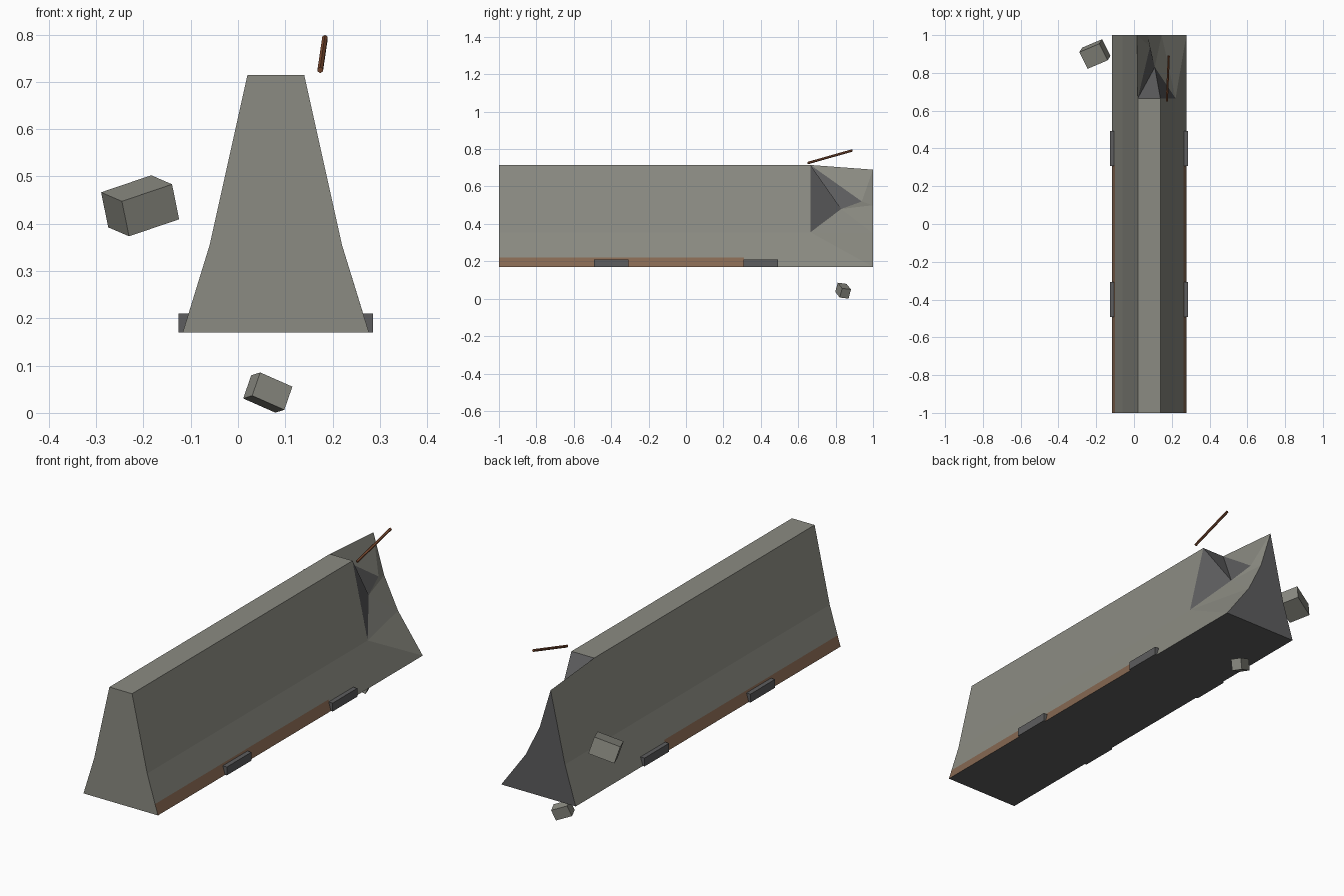
import bpy, bmesh
from mathutils import Vector

cube = bpy.data.objects.get("Cube")
if cube:
    bpy.data.objects.remove(cube, do_unlink=True)


def material(name, rgb):
    m = bpy.data.materials.new(name)
    m.use_nodes = True
    m.diffuse_color = (*rgb, 1)
    m.node_tree.nodes["Principled BSDF"].inputs["Base Color"].default_value = (*rgb, 1)
    return m


concrete = material("concrete", (0.26, 0.26, 0.225))
dark = material("dark grey", (0.11, 0.11, 0.113))
dirt = material("brown dirt", (0.24, 0.14, 0.085))
rust = material("rust", (0.2, 0.07, 0.03))


def finish(bm, name, *mats):
    bmesh.ops.recalc_face_normals(bm, faces=bm.faces)
    mesh = bpy.data.meshes.new(name)
    bm.to_mesh(mesh)
    bm.free()
    for m in mats:
        mesh.materials.append(m)
    obj = bpy.data.objects.new(name, mesh)
    bpy.context.collection.objects.link(obj)
    return obj


def block(name, centre, a, b, c, mat):
    """Box spanned by three edge vectors."""
    bm = bmesh.new()
    bmesh.ops.create_cube(bm, size=1)
    a, b, c = Vector(a), Vector(b), Vector(c)
    for v in bm.verts:
        v.co = Vector(centre) + a * v.co.x + b * v.co.y + c * v.co.z
    return finish(bm, name, mat)


# Barrier body: sloped profile swept in sections, with one broken corner
MID = 0.08
half = [(0.197, 0.17), (0.1815, 0.22), (0.14, 0.355), (0.06, 0.715)]
profile = [(MID - w, z) for w, z in half] + [(MID + w, z) for w, z in reversed(half)]
bm = bmesh.new()
rings = [[bm.verts.new((x, y, z)) for x, z in profile] for y in (-1, 0.31, 0.665)]


def face(*verts, mat=0):
    bm.faces.new(verts).material_index = mat


face(*rings[0])
for s, (r, q) in enumerate(zip(rings, rings[1:])):
    for i in range(8):
        j = (i + 1) % 8
        stripe = s == 0 and i in (0, 6)
        face(r[i], r[j], q[j], q[i], mat=2 if stripe else 1 if i == 7 else 0)

# Broken end: surviving left wall, concave end cap and chipped faces
l0, l1, l2, l3, r3, r2, r1, r0 = rings[-1]
e = [bm.verts.new((x, 1, z)) for x, z in profile[:3]]
tip, mid, low, toe = [bm.verts.new((x, 1, z)) for x, z in
                      ((0.016, 0.69), (0.073, 0.5), (0.146, 0.35), (0.277, 0.17))]
pit = bm.verts.new((0.11, 0.83, 0.48))
ridge = bm.verts.new((0.085, 0.94, 0.52))
face(l0, l1, e[1], e[0])
face(l1, l2, e[2], e[1])
face(l2, l3, tip, e[2])
face(r0, l0, e[0], toe, mat=1)
face(*e, tip, mid, low, toe, mat=1)
for tri in ((r2, r1, toe), (r1, r0, toe), (r2, toe, low), (r2, low, pit),
            (pit, low, mid), (pit, mid, ridge), (ridge, mid, tip), (l3, ridge, tip)):
    face(*tri)
for tri in ((l3, pit, ridge), (l3, r3, pit), (r3, r2, pit)):
    face(*tri, mat=1)
finish(bm, "barrier_body", concrete, dark, dirt)

# Lifting slot plates along the foot
for side, label in ((-1, "right"), (1, "left")):
    for y, place in ((-0.4, "front"), (0.4, "back")):
        block(f"{label}_{place}_foot_plate", (MID + side * 0.191, y, 0.19),
              (0.03, 0, 0), (0, 0.186, 0), (0, 0, 0.04), dark)

# Loose concrete chunks
block("large_chunk", (-0.207, 0.9, 0.438), (0.044, -0.088, -0.019),
      (0.106, 0.045, 0.036), (0.015, 0.024, -0.074), concrete)
block("small_chunk", (0.063, 0.84, 0.043), (0.068, 0.024, -0.03),
      (0.017, 0.013, 0.049), (-0.019, 0.047, -0.006), concrete)

# Bent-out reinforcing bar
start, end = Vector((0.174, 0.65, 0.725)), Vector((0.184, 0.89, 0.793))
bm = bmesh.new()
bmesh.ops.create_cone(bm, cap_ends=True, segments=6, radius1=0.0065,
                      radius2=0.0065, depth=(end - start).length)
bar = finish(bm, "reinforcing_bar", rust)
bar.rotation_mode = "QUATERNION"
bar.rotation_quaternion = (end - start).to_track_quat("Z", "Y")
bar.location = (start + end) / 2
